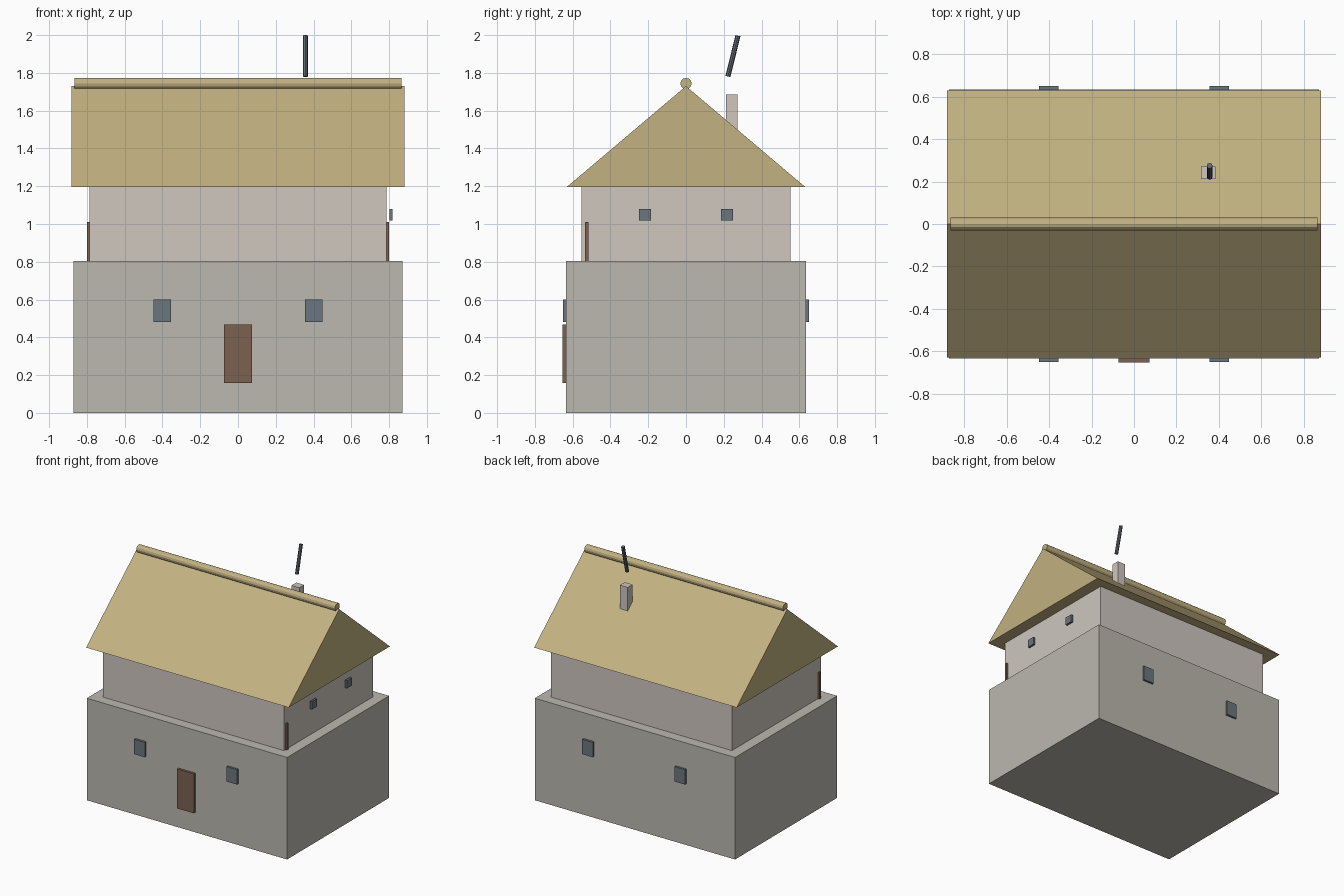
import bpy, bmesh, math
from mathutils import Vector

if "Cube" in bpy.data.objects:
    bpy.data.objects.remove(bpy.data.objects["Cube"])


def material(name, r, g, b):
    m = bpy.data.materials.new(name)
    m.diffuse_color = (r, g, b, 1)
    m.use_nodes = True
    m.node_tree.nodes["Principled BSDF"].inputs["Base Color"].default_value = m.diffuse_color
    return m


STONE = material("stone", 0.50, 0.48, 0.43)
PLASTER = material("plaster", 0.62, 0.57, 0.52)
THATCH = material("thatch", 0.54, 0.44, 0.22)
WOOD = material("wood", 0.20, 0.12, 0.08)
GLASS = material("dark_glass", 0.15, 0.18, 0.21)
SMOKE = material("smoke_grey", 0.12, 0.14, 0.17)


def finish(name, bm, mat):
    bmesh.ops.recalc_face_normals(bm, faces=bm.faces)
    me = bpy.data.meshes.new(name)
    bm.to_mesh(me)
    bm.free()
    me.materials.append(mat)
    ob = bpy.data.objects.new(name, me)
    bpy.context.collection.objects.link(ob)
    return ob


def box(name, x, y, z, mat):
    """Box from (min, max) ranges on each axis."""
    bm = bmesh.new()
    bmesh.ops.create_cube(bm, size=1)
    for v in bm.verts:
        v.co = [(a + b) / 2 + c * (b - a) for c, (a, b) in zip(v.co, (x, y, z))]
    return finish(name, bm, mat)


def rod(name, start, end, radius, sides, mat):
    """Capped cylinder between two points."""
    a, b = Vector(start), Vector(end)
    bm = bmesh.new()
    bmesh.ops.create_cone(bm, cap_ends=True, segments=sides, radius1=radius,
                          radius2=radius, depth=(b - a).length)
    ob = finish(name, bm, mat)
    ob.location = (a + b) / 2
    ob.rotation_euler = (b - a).to_track_quat('Z', 'Y').to_euler()
    return ob


# Two storeys
box("lower_storey", (-0.872, 0.872), (-0.635, 0.635), (0, 0.803), STONE)
box("upper_storey", (-0.787, 0.787), (-0.553, 0.553), (0.80, 1.2), PLASTER)

# Solid gable roof: triangle extruded along x
bm = bmesh.new()
tri = [bm.verts.new((-0.882, y, z)) for y, z in ((-0.63, 1.197), (0.63, 1.197), (0, 1.73))]
face = bm.faces.new(tri)
ext = bmesh.ops.extrude_face_region(bm, geom=[face], use_keep_orig=True)
bmesh.ops.translate(bm, vec=(1.764, 0, 0),
                    verts=[g for g in ext["geom"] if isinstance(g, bmesh.types.BMVert)])
finish("gable_roof", bm, THATCH)
rod("roof_ridge", (-0.865, 0, 1.743), (0.865, 0, 1.743), 0.03, 12, THATCH)

# Chimney and leaning smoke
box("chimney", (0.317, 0.385), (0.213, 0.272), (1.44, 1.685), PLASTER)
rod("smoke_wisp", (0.357, 0.222, 1.781), (0.357, 0.275, 1.997), 0.0135, 8, SMOKE)

# Door, and railing plank whose ends show on both sides of the upper storey
box("front_door", (-0.073, 0.073), (-0.654, -0.625), (0.157, 0.467), WOOD)
box("balcony_railing", (-0.80, 0.80), (-0.535, -0.517), (0.80, 1.01), WOOD)

# Lower windows, front and back
for side, label in ((-1, "front"), (1, "back")):
    for i, x in enumerate((-0.402, 0.402)):
        y = sorted((side * 0.63, side * 0.651))
        box(f"{label}_window_{i + 1}", (x - 0.046, x + 0.046), y, (0.482, 0.6), GLASS)

# Small upper windows standing just off the right wall
for i, y in enumerate((-0.217, 0.217)):
    box(f"side_window_{i + 1}", (0.802, 0.818), (y - 0.032, y + 0.032), (1.018, 1.08), GLASS)
